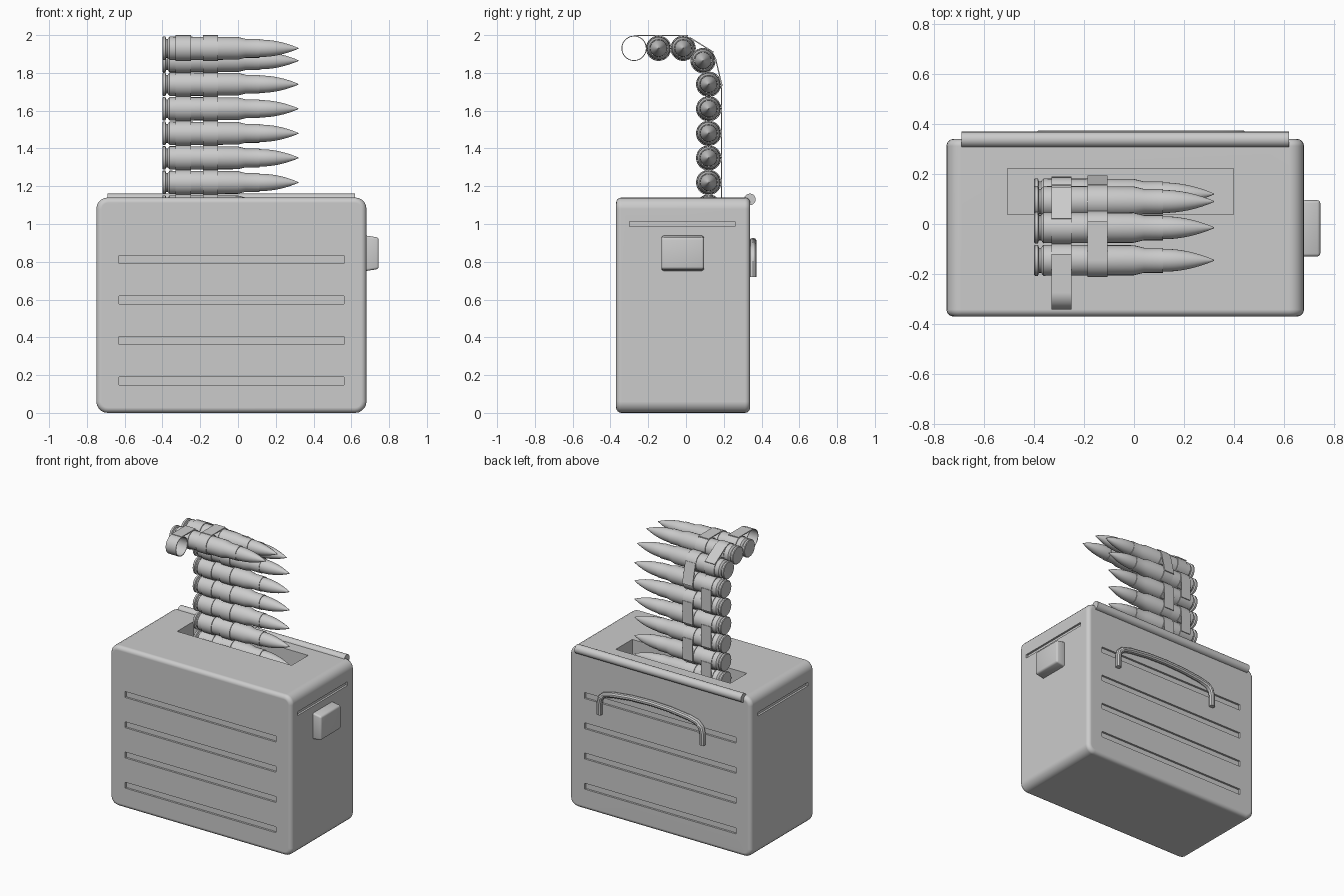
import bpy, bmesh, math
from mathutils import Vector

cube = bpy.data.objects.get("Cube")
if cube:
    bpy.data.objects.remove(cube, do_unlink=True)

grey = bpy.data.materials.new("plain grey")
grey.use_nodes = True
grey.diffuse_color = (0.6, 0.6, 0.6, 1)
grey.node_tree.nodes["Principled BSDF"].inputs["Base Color"].default_value = (0.6, 0.6, 0.6, 1)


def finish(bm, name, smooth=True):
    bmesh.ops.recalc_face_normals(bm, faces=bm.faces)
    mesh = bpy.data.meshes.new(name)
    bm.to_mesh(mesh)
    bm.free()
    mesh.materials.append(grey)
    obj = bpy.data.objects.new(name, mesh)
    bpy.context.collection.objects.link(obj)
    if smooth:
        smooth_by_angle(obj)
    return obj


def smooth_by_angle(obj):
    bpy.ops.object.select_all(action='DESELECT')
    obj.select_set(True)
    bpy.context.view_layer.objects.active = obj
    bpy.ops.object.shade_smooth_by_angle(angle=math.radians(35))


def add_box(bm, lo, hi):
    lo, hi = Vector(lo), Vector(hi)
    verts = bmesh.ops.create_cube(bm, size=1)["verts"]
    for v in verts:
        v.co = (lo + hi) / 2 + v.co * (hi - lo)


def sweep_x(bm, outline, x0, x1):
    """Extrude a closed (y, z) outline along x."""
    a, b = ([bm.verts.new((x, y, z)) for y, z in outline] for x in (x0, x1))
    for i in range(len(a)):
        j = (i + 1) % len(a)
        bm.faces.new((a[i], a[j], b[j], b[i]))
    return a, b


# Box body: wide rounding seen from the front, tighter rounding front and back
FRONT, BACK, LEFT, RIGHT, TOP = -0.37, 0.34, -0.75, 0.68, 1.14
bm = bmesh.new()
add_box(bm, (LEFT, FRONT, 0), (RIGHT, BACK, TOP))
along_y = [e for e in bm.edges if abs(e.verts[0].co.y - e.verts[1].co.y) > 0.1]
bmesh.ops.bevel(bm, geom=along_y, offset=0.06, segments=5, profile=0.5, affect='EDGES')
rims = [e for e in bm.edges if abs(e.verts[0].co.y - e.verts[1].co.y) < 0.01]
bmesh.ops.bevel(bm, geom=rims, offset=0.028, segments=4, profile=0.5, affect='EDGES')
body = finish(bm, "box_body", smooth=False)

# Recesses: long ribs front and back, one slot each end, the feed opening on top
bm = bmesh.new()
DEPTH = 0.014
for i in range(4):
    z = 0.168 + 0.215 * i
    for y in (FRONT, BACK):
        add_box(bm, (-0.63, y - DEPTH, z - 0.021), (0.56, y + DEPTH, z + 0.021))
for x in (LEFT, RIGHT):
    add_box(bm, (x - DEPTH, -0.30, 0.987), (x + DEPTH, 0.26, 1.013))
add_box(bm, (-0.505, 0.037, 0.8), (0.397, 0.222, 1.3))
cutter = finish(bm, "recess_cutter", smooth=False)
cutter.hide_render = True
cut = body.modifiers.new("recesses", 'BOOLEAN')
cut.operation, cut.object, cut.solver = 'DIFFERENCE', cutter, 'EXACT'
bpy.ops.object.select_all(action='DESELECT')
body.select_set(True)
bpy.context.view_layer.objects.active = body
bpy.ops.object.modifier_apply(modifier=cut.name)
bpy.data.objects.remove(cutter, do_unlink=True)
smooth_by_angle(body)
body.modifiers.new("even_shading", 'WEIGHTED_NORMAL').keep_sharp = True

# Latch block on the end
bm = bmesh.new()
add_box(bm, (0.67, -0.13, 0.75), (0.745, 0.095, 0.94))
for v in bm.verts:
    if v.co.x > 0.7:
        v.co.z += 0.012 if v.co.z < 0.85 else -0.012
bmesh.ops.bevel(bm, geom=bm.edges[:], offset=0.012, segments=3, profile=0.5, affect='EDGES')
finish(bm, "latch")

# Hinge rod along the upper back edge
bm = bmesh.new()
circle = [(0.338 + 0.031 * math.cos(t), 1.13 + 0.031 * math.sin(t))
          for t in (math.tau * i / 20 for i in range(20))]
for end in sweep_x(bm, circle, -0.69, 0.62):
    bm.faces.new(end)
finish(bm, "hinge_rod")

# Carrying handle: gently arched tube on the back
curve = bpy.data.curves.new("handle", 'CURVE')
curve.dimensions = '3D'
curve.bevel_depth, curve.bevel_resolution, curve.use_fill_caps = 0.02, 3, True
half = [(0.405, 0.72), (0.405, 0.80), (0.395, 0.84), (0.365, 0.868), (0.3, 0.885), (0.15, 0.902)]
path = [(-x, z) for x, z in half] + [(0, 0.907)] + [(x, z) for x, z in reversed(half)]
spline = curve.splines.new('POLY')
spline.points.add(len(path) - 1)
for p, (x, z) in zip(spline.points, path):
    p.co = (x + 0.028, 0.354, z, 1)
curve.materials.append(grey)
temp = bpy.data.objects.new("handle_path", curve)
bpy.context.collection.objects.link(temp)
bm = bmesh.new()
bm.from_mesh(temp.evaluated_get(bpy.context.evaluated_depsgraph_get()).to_mesh())
bpy.data.objects.remove(temp, do_unlink=True)
finish(bm, "handle")

# Belt stations (y, z): an empty loop, the bend, then straight down into the box
stations = [(-0.275, 1.93), (-0.145, 1.93), (-0.015, 1.93), (0.09, 1.865)]
stations += [(0.12, 1.74 - 0.13 * i) for i in range(7)]

# Cartridge: lathed profile of (x, radius)
ogive = [(0.115 + 0.205 * t, 0.044 * (1 - t ** 2.0) + 0.002)
         for t in (i / 8 for i in range(9))]
profile = [(-0.4, 0), (-0.4, 0.058), (-0.396, 0.062), (-0.384, 0.062), (-0.38, 0.05),
           (-0.372, 0.05), (-0.362, 0.062), (0, 0.06), (0.04, 0.05), (0.115, 0.05)]
profile += ogive + [(0.32, 0)]
bm = bmesh.new()
verts = [bm.verts.new((x, 0, r)) for x, r in profile]
edges = [bm.edges.new(pair) for pair in zip(verts, verts[1:])]
bmesh.ops.spin(bm, geom=verts + edges, axis=(1, 0, 0), cent=(0, 0, 0),
               angle=math.tau, steps=24, use_merge=True)
bmesh.ops.remove_doubles(bm, verts=bm.verts, dist=0.0005)
first = finish(bm, "cartridge")
first.location = (0, *stations[1])
for y, z in stations[2:]:
    copy = first.copy()
    copy.location = (0, y, z)
    bpy.context.collection.objects.link(copy)

# Links: two thin rings joined by an outer strap, alternating between two bands
R_IN, R_OUT = 0.0625, 0.067
bands = [(-0.33, -0.25), (-0.185, -0.105)]
for i, (p, q) in enumerate(zip(stations, stations[1:])):
    x0, x1 = bands[i % 2]
    p, q = Vector(p), Vector(q)
    d = (q - p).normalized()
    n = Vector((-d.y, d.x))
    bm = bmesh.new()
    for c in (p, q):
        rings = []
        for r in (R_IN, R_OUT):
            loop = [c + Vector((math.cos(t), math.sin(t))) * r
                    for t in (math.tau * k / 28 for k in range(28))]
            rings.append(sweep_x(bm, loop, x0, x1))
        for inner, outer in zip(*rings):
            for k in range(28):
                j = (k + 1) % 28
                bm.faces.new((inner[k], inner[j], outer[j], outer[k]))
    strap = [p + n * 0.064, p + n * 0.07, q + d * 0.025 + n * 0.07, q + d * 0.025 + n * 0.064]
    for end in sweep_x(bm, strap, x0, x1):
        bm.faces.new(end)
    finish(bm, "belt_link")
